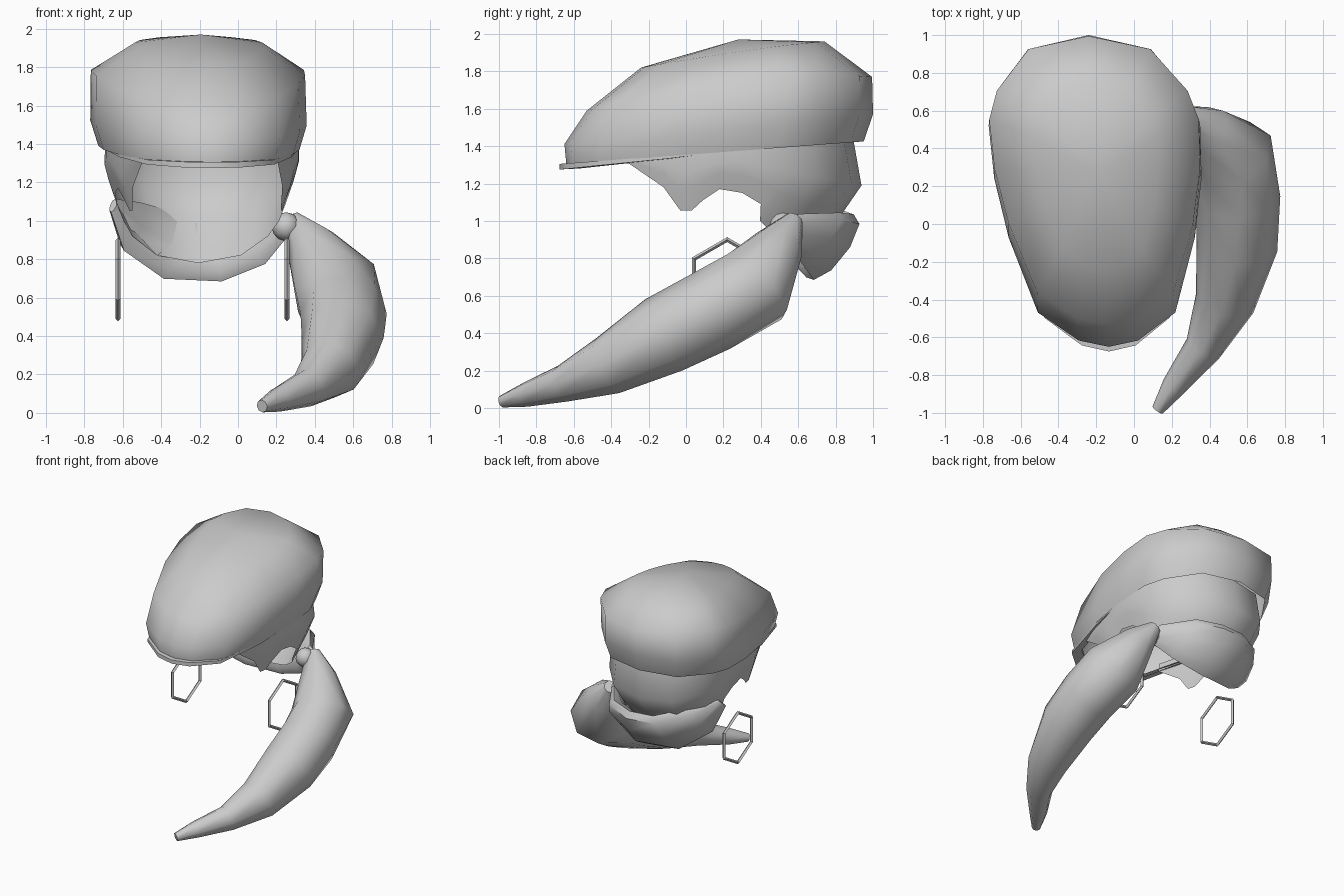
import bpy
from math import radians, pi, cos, sin
from mathutils import Vector

if "Cube" in bpy.data.objects:
    bpy.data.objects.remove(bpy.data.objects["Cube"])

CX = -0.195


def make(name, verts, faces, angle=50):
    me = bpy.data.meshes.new(name)
    me.from_pydata(verts, [], faces)
    me.validate()
    ob = bpy.data.objects.new(name, me)
    bpy.context.collection.objects.link(ob)
    me.polygons.foreach_set("use_smooth", [True] * len(me.polygons))
    me.set_sharp_from_angle(angle=radians(angle))
    return ob


def grid_faces(rows, n, closed):
    m = n if closed else n - 1
    return [(r * n + i, r * n + (i + 1) % n, (r + 1) * n + (i + 1) % n, (r + 1) * n + i)
            for r in range(rows - 1) for i in range(m)]


def place(dx, y, z):
    # head is turned slightly, so the centre line drifts with y
    return (CX + dx - 0.065 * (y - 0.3), y, z)


# egg-shaped outline seen from above: (front-to-back, half width)
HALF = [(-0.96, 0.28), (-0.78, 0.65), (-0.3, 0.88), (0.08, 0.98),
        (0.42, 1.0), (0.62, 0.91), (0.91, 0.58)]
EGG = [(-1, 0)] + HALF + [(1, 0)] + [(t, -w) for t, w in reversed(HALF)]


def ring(yf, yb, hw, zf, zb, bump=0, pts=EGG):
    out = []
    for t, w in pts:
        k = (t + 1) / 2
        out.append(place(w * hw, yf + (yb - yf) * k,
                         zf + (zb - zf) * k + bump * abs(w) * (1 - t ** 4)))
    return out


def tube(name, path, radii, sides=8, tall=1.0, shear=0.0):
    pts = [Vector(p) for p in path]
    verts = []
    for i, p in enumerate(pts):
        tan = (pts[min(i + 1, len(pts) - 1)] - pts[max(i - 1, 0)]).normalized()
        side = tan.cross(Vector((0, 0, 1))).normalized()
        up = side.cross(tan)
        for s in range(sides):
            a = 2 * pi * s / sides
            v = p + radii[i] * (side * cos(a) + up * sin(a) * tall)
            v.y += shear * (v.z - p.z)
            verts.append(v)
    n = len(pts)
    faces = grid_faces(n, sides, True)
    faces += [tuple(reversed(range(sides))), tuple(range((n - 1) * sides, n * sides))]
    return make(name, verts, faces)


# cap crown: stacked egg rings closed by a top point
rings = [(-0.64, 0.95, 0.52, 1.305, 1.425), (-0.65, 1.0, 0.56, 1.41, 1.57),
         (-0.53, 0.995, 0.555, 1.59, 1.77, 0.07), (-0.24, 0.74, 0.33, 1.82, 1.96, 0.01)]
verts = [v for r in rings for v in ring(*r)]
n = len(EGG)
faces = grid_faces(len(rings), n, True)
verts.append(place(0, 0.28, 1.97))
faces += [(3 * n + i, 3 * n + (i + 1) % n, 4 * n) for i in range(n)]
make("cap_crown", verts, faces, 85)

# cap brim: thin crescent round the front
arc = [EGG[i % n] for i in range(-4, 5)]
inner = ring(-0.58, 0.9, 0.47, 1.31, 1.42, 0, arc)
outer = ring(-0.675, 0.95, 0.51, 1.305, 1.425, 0, arc)
drop = [0.0, 0.015, 0.025, 0.03, 0.03, 0.03, 0.025, 0.015, 0.0]
low = [(x, y, z - d) for (x, y, z), d in zip(outer, drop)]
low_in = [(x, y, z - d) for (x, y, z), d in zip(inner, drop)]
make("cap_brim", inner + outer + low + low_in, grid_faces(4, len(arc), False), 40)

# hair shell: half of the lower edge (side offset, y, lower z), mirrored;
# the back tucks inward under the nape roll
edge = [(0.36, -0.31, 1.31), (0.42, -0.12, 1.18), (0.44, -0.03, 1.055),
        (0.455, 0.03, 1.055), (0.47, 0.09, 1.11), (0.49, 0.18, 1.17), (0.5, 0.3, 1.15),
        (0.5, 0.4, 1.09), (0.48, 0.52, 1.0), (0.42, 0.66, 0.92), (0.26, 0.84, 0.82)]
full = edge + [(0, 0.89, 0.78)] + [(-a, b, c) for a, b, c in reversed(edge)]
rows = []
for k, sx, sy in ((0, 1.0, 1.0), (0.4, 1.01, 1.07), (0.65, 0.95, 0.9), (1, 0.84, 0.6)):
    for dx, y, z in full:
        top = 1.40 + 0.07 * y
        depth = min(1, (top - z) / 0.45)
        fx = 1 + (sx - 1) * depth
        fy = 1 + (sy - 1) * depth if y > 0.4 else 1
        x, yy, zz = place(dx * fx, 0.2 + (y - 0.2) * fy, top + (z - top) * k)
        rows.append((x + 0.01, yy, zz))
make("hair_shell", rows, grid_faces(4, len(full), False), 80)

# rolled hair sweeping round the nape to the tie
tube("nape_roll",
     [(-0.65, 0.46, 1.08), (-0.55, 0.62, 0.97), (-0.35, 0.76, 0.87),
      (-0.1, 0.79, 0.86), (0.11, 0.72, 0.91), (0.25, 0.55, 0.98)],
     [0.02, 0.07, 0.088, 0.088, 0.07, 0.03], tall=2.0, shear=0.6)

# ponytail hanging forward over the shoulder
tube("ponytail",
     [(0.28, 0.58, 1.01), (0.38, 0.5, 0.875), (0.51, 0.37, 0.65), (0.55, 0.13, 0.515),
      (0.545, -0.12, 0.39), (0.48, -0.42, 0.225), (0.365, -0.66, 0.13),
      (0.21, -0.86, 0.07), (0.125, -0.985, 0.035)],
     [0.05, 0.135, 0.235, 0.225, 0.215, 0.16, 0.1, 0.065, 0.033])

# hair tie
bpy.ops.mesh.primitive_uv_sphere_add(segments=8, ring_count=6, radius=0.075,
                                     location=(0.25, 0.52, 0.97))
bpy.context.object.name = "hair_tie"
bpy.ops.object.shade_smooth()

# hexagonal hoop earrings
for side, x in (("left", -0.625), ("right", 0.255)):
    bpy.ops.mesh.primitive_torus_add(major_segments=6, minor_segments=4,
                                     major_radius=0.205, minor_radius=0.013,
                                     location=(x, 0.22, 0.695), rotation=(0, pi / 2, 0))
    bpy.context.object.name = "earring_" + side
